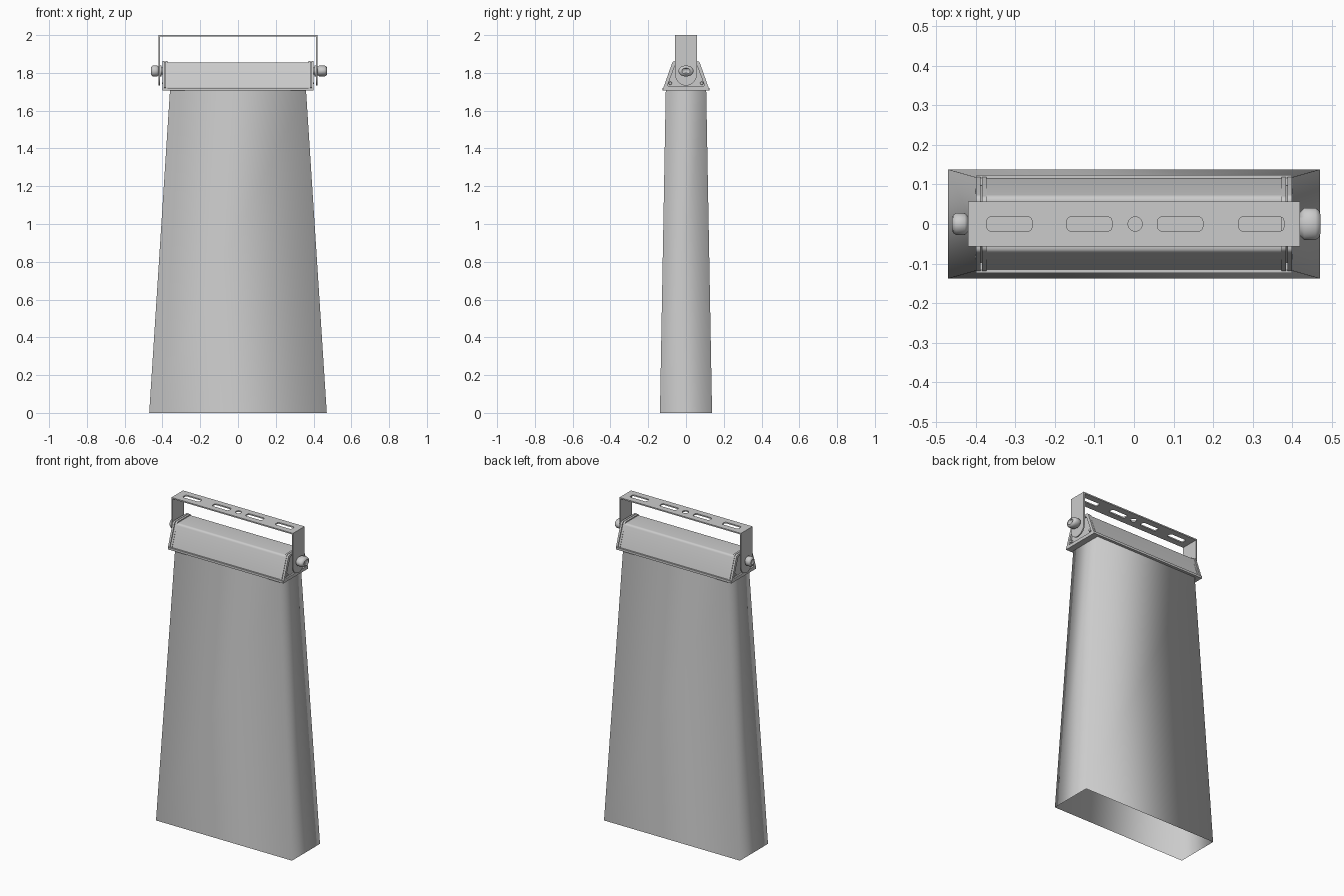
import bpy, bmesh, math
from mathutils import Matrix, Vector

cube = bpy.data.objects.get("Cube")
if cube:
    bpy.data.objects.remove(cube, do_unlink=True)

grey = bpy.data.materials.new("light_grey")
grey.use_nodes = True
grey.diffuse_color = (0.6, 0.6, 0.6, 1)
grey.node_tree.nodes["Principled BSDF"].inputs["Base Color"].default_value = (0.6, 0.6, 0.6, 1)

# Plane with local x = world y, local y = world z, local z = world x
SIDE = Matrix(((0, 0, 1, 0), (1, 0, 0, 0), (0, 1, 0, 0), (0, 0, 0, 1)))


def finish(name, mesh, smooth=35):
    obj = bpy.data.objects.new(name, mesh)
    bpy.context.collection.objects.link(obj)
    mesh.materials.clear()
    mesh.materials.append(grey)
    bpy.ops.object.select_all(action="DESELECT")
    obj.select_set(True)
    bpy.context.view_layer.objects.active = obj
    bpy.ops.object.shade_smooth_by_angle(angle=math.radians(smooth))
    return obj


def plate(name, loops, thick, matrix):
    """Flat plate from an outline followed by its holes."""
    curve = bpy.data.curves.new(name, "CURVE")
    curve.dimensions = "2D"
    curve.fill_mode = "BOTH"
    curve.extrude = thick / 2
    for loop in loops:
        spline = curve.splines.new("POLY")
        spline.points.add(len(loop) - 1)
        for point, (x, y) in zip(spline.points, loop):
            point.co = (x, y, 0, 1)
        spline.use_cyclic_u = True
    temp = bpy.data.objects.new(name, curve)
    bpy.context.collection.objects.link(temp)
    graph = bpy.context.evaluated_depsgraph_get()
    mesh = bpy.data.meshes.new_from_object(temp.evaluated_get(graph))
    bpy.data.objects.remove(temp, do_unlink=True)
    mesh.transform(matrix)
    bm = bmesh.new()
    bm.from_mesh(mesh)
    bmesh.ops.remove_doubles(bm, verts=bm.verts, dist=1e-5)
    bmesh.ops.recalc_face_normals(bm, faces=bm.faces)
    bm.to_mesh(mesh)
    bm.free()
    return finish(name, mesh)


def side_plate(name, loops, thick, x):
    return plate(name, loops, thick, Matrix.Translation((x, 0, 0)) @ SIDE)


def rounded(points, r, steps=5):
    """Outline with every corner rounded."""
    out = []
    for i, p in enumerate(points):
        p = Vector(p)
        a = p + (Vector(points[i - 1]) - p).normalized() * r
        b = p + (Vector(points[(i + 1) % len(points)]) - p).normalized() * r
        for k in range(steps + 1):
            t = k / steps
            out.append(tuple(a * (1 - t) ** 2 + p * 2 * t * (1 - t) + b * t * t))
    return out


def box_loop(x, y, w, h, r):
    return rounded([(x - w, y - h), (x + w, y - h), (x + w, y + h), (x - w, y + h)], r)


def circle(x, y, r, n=24):
    return [(x + r * math.cos(i * math.tau / n), y + r * math.sin(i * math.tau / n)) for i in range(n)]


def trapezoid(low, z0, high, z1, r):
    return rounded([(-low, z0), (low, z0), (high, z1), (-high, z1)], r)


def lathe(name, profile, x, z, sign, ywide=1):
    """Turned part along x from (distance, radius) pairs."""
    bm = bmesh.new()
    verts = [bm.verts.new((d, 0, r)) for d, r in profile]
    edges = [bm.edges.new(pair) for pair in zip(verts, verts[1:])]
    bmesh.ops.spin(bm, geom=verts + edges, axis=(1, 0, 0), cent=(0, 0, 0),
                   angle=math.tau, steps=28)
    bmesh.ops.remove_doubles(bm, verts=bm.verts, dist=1e-5)
    bmesh.ops.transform(bm, verts=bm.verts, matrix=Matrix.Translation((x, 0, z))
                        @ Matrix.Diagonal((sign, ywide, 1, 1)))
    bmesh.ops.recalc_face_normals(bm, faces=bm.faces)
    mesh = bpy.data.meshes.new(name)
    bm.to_mesh(mesh)
    bm.free()
    return finish(name, mesh, 50)


# Flared light beam, an open four-sided sheet
bm = bmesh.new()
rings = [[bm.verts.new((sx * w, sy * d, z)) for sx, sy in ((-1, -1), (1, -1), (1, 1), (-1, 1))]
         for w, d, z in ((0.47, 0.138, 0), (0.36, 0.107, 1.71))]
for i in range(4):
    j = (i + 1) % 4
    bm.faces.new((rings[0][i], rings[0][j], rings[1][j], rings[1][i]))
beam = bpy.data.meshes.new("light_beam")
bm.to_mesh(beam)
bm.free()
finish("light_beam", beam, 180)

# Lamp housing and its bottom flange
side_plate("lamp_housing", [trapezoid(0.118, 1.715, 0.07, 1.855, 0.012)], 0.75, 0)
plate("bottom_flange", [box_loop(0, 0, 0.4, 0.124, 0.004)], 0.014,
      Matrix.Translation((0, 0, 1.714)))

# Mounting bracket top with slots and a centre hole
slots = [box_loop(x, 0, 0.057, 0.018, 0.012) for x in (-0.315, -0.113, 0.117, 0.322)]
plate("bracket_top", [box_loop(0, 0, 0.42, 0.057, 0.001)] + slots + [circle(0.003, 0, 0.018)],
      0.008, Matrix.Translation((0, 0, 1.996)))

pivot = 1.81
for side, s, wide, reach in (("left", 1, 1.4, 0.052), ("right", -1, 0.95, 0.04)):
    # End cap with a raised rim around a recess
    side_plate(side + "_end_cap", [trapezoid(0.122, 1.715, 0.067, 1.862, 0.012)], 0.012, s * 0.379)
    side_plate(side + "_end_rim", [trapezoid(0.122, 1.715, 0.07, 1.862, 0.012),
                                   trapezoid(0.1, 1.728, 0.055, 1.848, 0.012)], 0.012, s * 0.394)
    side_plate(side + "_end_web", [trapezoid(0.1, 1.72, 0.055, 1.855, 0.01)], 0.006, s * 0.387)
    # Bracket arm with a rounded lower end
    arc = [(0.057 * math.cos(a), 1.79 + 0.057 * math.sin(a))
           for a in (math.pi + math.pi * i / 16 for i in range(17))]
    side_plate(side + "_bracket_arm", [arc + [(0.057, 2.0), (-0.057, 2.0)]], 0.008, s * 0.416)
    # Pivot bolt, washer and knob
    lathe(side + "_pivot_bolt", [(0, 0), (0, 0.018), (0.05, 0.018), (0.05, 0)], s * 0.38, pivot, s)
    lathe(side + "_washer", [(0, 0), (0, 0.03), (0.006, 0.03), (0.006, 0)], s * 0.406, pivot, s)
    lathe(side + "_knob", [(0, 0), (0, 0.021), (reach * 0.2, 0.029), (reach * 0.75, 0.029),
                           (reach * 0.93, 0.024), (reach, 0.016), (reach * 0.9, 0.012),
                           (reach * 0.9, 0)], s * 0.42, pivot, s, wide)
    # Cap screws
    for label, y in (("front", -0.083), ("back", 0.083)):
        screw = lathe(f"{side}_{label}_screw", [(0, 0), (0, 0.009), (0.01, 0.008), (0.012, 0)],
                      s * 0.39, 1.745, s)
        screw.location.y = y
